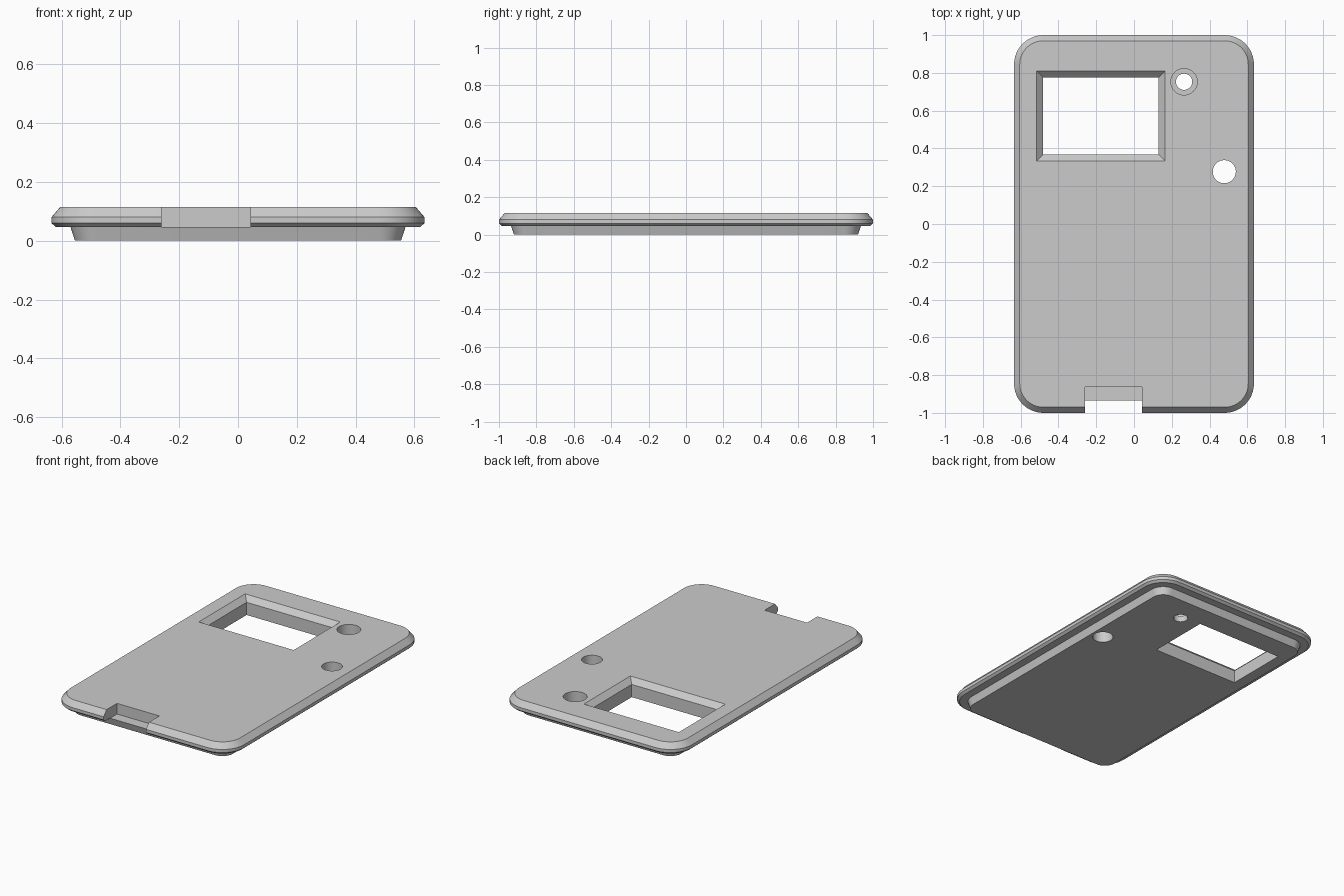
import bpy, bmesh, math

cube = bpy.data.objects.get("Cube")
if cube:
    bpy.data.objects.remove(cube)

grey = bpy.data.materials.new("light_grey")
grey.use_nodes = True
grey.diffuse_color = (0.6, 0.6, 0.6, 1)
grey.node_tree.nodes["Principled BSDF"].inputs["Base Color"].default_value = (0.6, 0.6, 0.6, 1)


def rounded_rect(hx, hy, r, steps=12):
    pts = []
    for k, (sx, sy) in enumerate([(1, 1), (-1, 1), (-1, -1), (1, -1)]):
        for i in range(steps + 1):
            a = math.pi / 2 * (k + i / steps)
            pts.append((sx * (hx - r) + r * math.cos(a), sy * (hy - r) + r * math.sin(a)))
    return pts


def rect(x0, x1, y0, y1):
    return [(x1, y1), (x0, y1), (x0, y0), (x1, y0)]


def circle(cx, cy, r, n=48):
    return [(cx + r * math.cos(math.tau * i / n), cy + r * math.sin(math.tau * i / n)) for i in range(n)]


def loft(name, sections):
    """Closed solid through (height, outline) sections, bottom to top."""
    bm = bmesh.new()
    rings = [[bm.verts.new((x, y, z)) for x, y in pts] for z, pts in sections]
    n = len(rings[0])
    bm.faces.new(rings[0][::-1])
    bm.faces.new(rings[-1])
    for a, b in zip(rings, rings[1:]):
        for i in range(n):
            j = (i + 1) % n
            bm.faces.new((a[i], a[j], b[j], b[i]))
    bmesh.ops.recalc_face_normals(bm, faces=bm.faces)
    me = bpy.data.meshes.new(name)
    bm.to_mesh(me)
    bm.free()
    me.materials.append(grey)
    ob = bpy.data.objects.new(name, me)
    bpy.context.collection.objects.link(ob)
    return ob


# Cover plate with tapered plug underneath: (inset from outer edge, height)
HX, HY, R = 0.635, 1.0, 0.155
LEDGE, TOP = 0.047, 0.115
profile = [(0.08, 0), (0.065, LEDGE), (0.015, LEDGE), (0, 0.06), (0, 0.08), (0.03, TOP)]
cover = loft("cover_plate", [(z, rounded_rect(HX - d, HY - d, R - d)) for d, z in profile])

# Window opening with bevelled upper edge
x0, x1, y0, y1 = -0.482, 0.131, 0.367, 0.776


def window(grow):
    return rect(x0 - grow, x1 + grow, y0 - grow, y1 + grow)


cutters = [
    loft("window_cutter", [(-0.1, window(0)), (0.082, window(0)),
                           (TOP, window(0.033)), (TOP + 0.033, window(0.066))]),
    # Stepped hole, plain hole and front notch
    loft("stepped_hole_cutter", [(-0.1, circle(0.265, 0.753, 0.043)), (0.04, circle(0.265, 0.753, 0.043)),
                                 (0.04, circle(0.265, 0.753, 0.07)), (0.2, circle(0.265, 0.753, 0.07))]),
    loft("plain_hole_cutter", [(-0.1, circle(0.478, 0.277, 0.061)), (0.2, circle(0.478, 0.277, 0.061))]),
    loft("notch_cutter", [(LEDGE - 0.001, rect(-0.26, 0.043, -1.1, -0.864)),
                          (0.2, rect(-0.26, 0.043, -1.1, -0.864))]),
]

bpy.ops.object.select_all(action='DESELECT')
bpy.context.view_layer.objects.active = cover
cover.select_set(True)
for c in cutters:
    c.hide_render = True
    m = cover.modifiers.new(c.name, 'BOOLEAN')
    m.operation = 'DIFFERENCE'
    m.solver = 'EXACT'
    m.object = c
    bpy.ops.object.modifier_apply(modifier=m.name)
for c in cutters:
    bpy.data.objects.remove(c)

bpy.ops.object.shade_smooth_by_angle(angle=math.radians(25))
